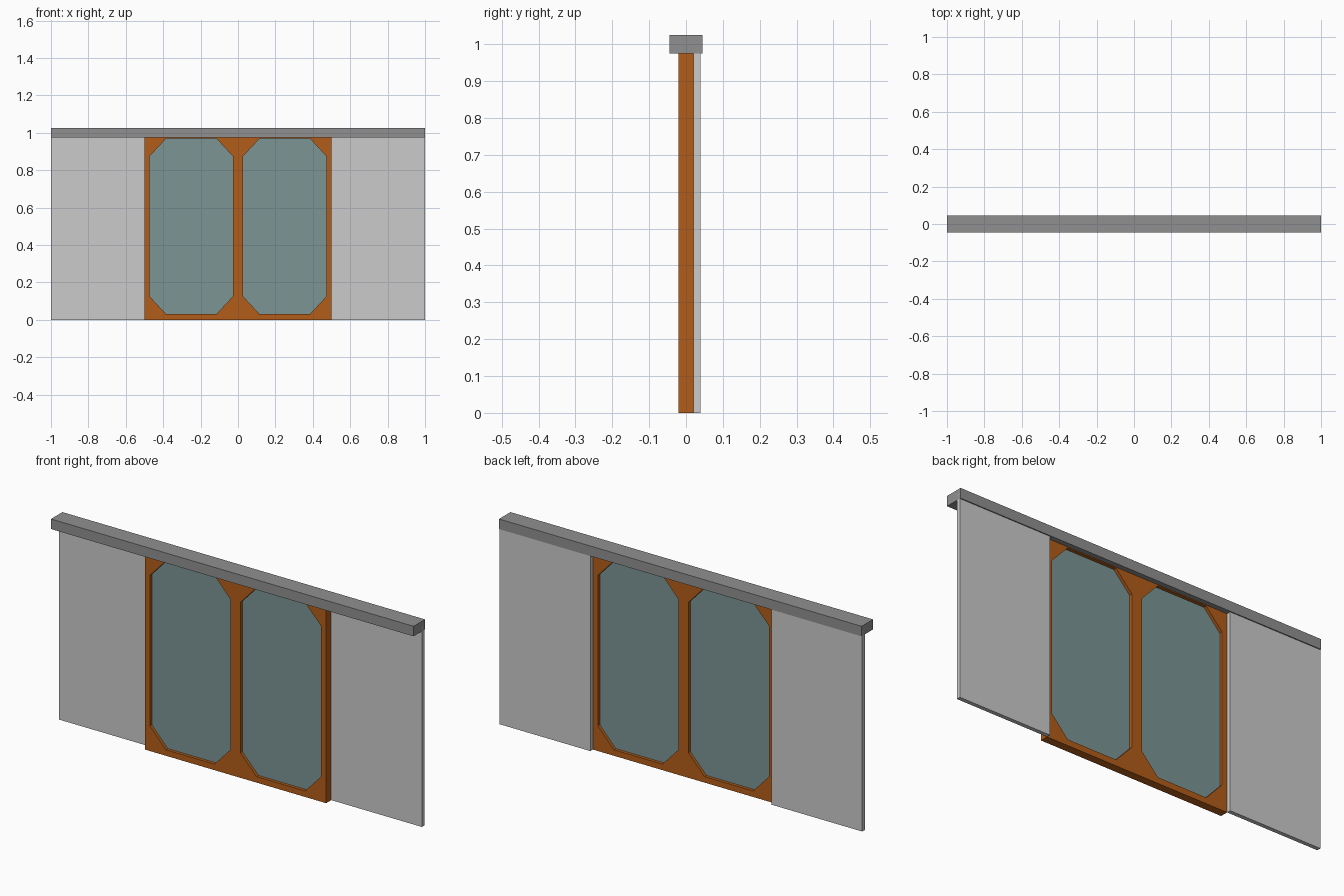
import bpy
from math import pi

if "Cube" in bpy.data.objects:
    bpy.data.objects.remove(bpy.data.objects["Cube"])


def material(name, rgb):
    m = bpy.data.materials.new(name)
    m.diffuse_color = (*rgb, 1)
    m.use_nodes = True
    m.node_tree.nodes["Principled BSDF"].inputs["Base Color"].default_value = m.diffuse_color
    return m


def box(name, lo, hi, mat=None):
    bpy.ops.mesh.primitive_cube_add(size=1, location=[(a + b) / 2 for a, b in zip(lo, hi)])
    ob = bpy.context.object
    ob.name = name
    ob.scale = [b - a for a, b in zip(lo, hi)]
    bpy.ops.object.transform_apply(location=False, rotation=False, scale=True)
    if mat:
        ob.data.materials.append(mat)
    return ob


def slab(name, outlines, half_depth, mat):
    """Upright slab from closed x/z outlines; inner outlines become holes."""
    cu = bpy.data.curves.new(name, 'CURVE')
    cu.dimensions = '2D'
    cu.fill_mode = 'BOTH'
    cu.extrude = half_depth
    for pts in outlines:
        sp = cu.splines.new('POLY')
        sp.points.add(len(pts) - 1)
        for p, (x, z) in zip(sp.points, pts):
            p.co = (x, z, 0, 1)
        sp.use_cyclic_u = True
        sp.use_smooth = False
    cu.materials.append(mat)
    ob = bpy.data.objects.new(name, cu)
    ob.rotation_euler.x = pi / 2
    bpy.context.collection.objects.link(ob)
    bpy.ops.object.select_all(action='DESELECT')
    ob.select_set(True)
    bpy.context.view_layer.objects.active = ob
    bpy.ops.object.convert(target='MESH')
    return bpy.context.object


def octagon(x0, x1, z0, z1, cx, cz):
    return [(x0 + cx, z0), (x1 - cx, z0), (x1, z0 + cz), (x1, z1 - cz),
            (x1 - cx, z1), (x0 + cx, z1), (x0, z1 - cz), (x0, z0 + cz)]


wood = material("wood", (0.45, 0.11, 0.01))
glass = material("glass", (0.2, 0.3, 0.3))
metal = material("rail_metal", (0.28, 0.28, 0.28))

# top rail
box("top_rail", (-1, -0.045, 0.975), (1, 0.045, 1.025), metal)

# fixed wall panels either side, set behind the doors
box("wall_panel_left", (-1, 0.02, 0), (-0.5, 0.04, 1))
box("wall_panel_right", (0.5, 0.02, 0), (1, 0.04, 1))

# pair of door leaves with chamfered windows
for side, x0 in (("left", -0.5), ("right", 0.0)):
    window = octagon(x0 + 0.028, x0 + 0.472, 0.03, 0.97, 0.088, 0.095)
    frame = [(x0, 0), (x0 + 0.5, 0), (x0 + 0.5, 1), (x0, 1)]
    slab(f"door_frame_{side}", [frame, window], 0.02, wood)
    slab(f"door_glass_{side}", [window], 0.005, glass)
